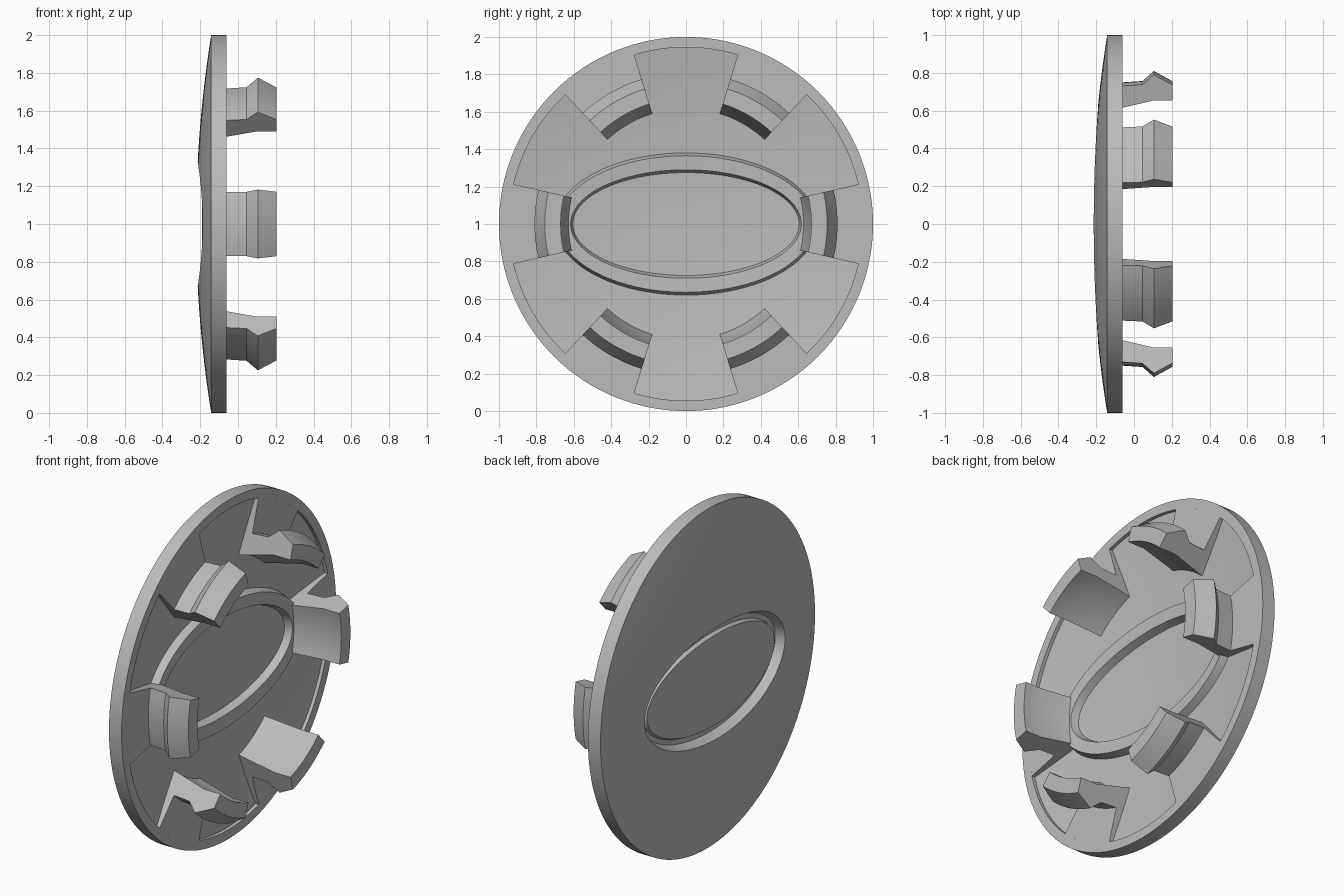
import bpy, bmesh, math
from math import cos, sin, pi, radians

cube = bpy.data.objects.get("Cube")
if cube:
    bpy.data.objects.remove(cube, do_unlink=True)

SEGMENTS = 128
CENTRE_Z = 1.0

grey = bpy.data.materials.new("light_grey_plastic")
grey.use_nodes = True
grey.diffuse_color = (0.5, 0.5, 0.5, 1)
grey.node_tree.nodes["Principled BSDF"].inputs["Base Color"].default_value = (0.5, 0.5, 0.5, 1)


def finish(bm, name):
    """Turn a bmesh into a smooth-shaded grey object with sharp edges."""
    bmesh.ops.recalc_face_normals(bm, faces=bm.faces[:])
    mesh = bpy.data.meshes.new(name)
    bm.to_mesh(mesh)
    bm.free()
    mesh.materials.append(grey)
    obj = bpy.data.objects.new(name, mesh)
    bpy.context.collection.objects.link(obj)
    bpy.ops.object.select_all(action='DESELECT')
    obj.select_set(True)
    bpy.context.view_layer.objects.active = obj
    bpy.ops.object.shade_smooth_by_angle(angle=radians(20))
    return obj


def dome(y, z):
    """Shallow dome of the outer face."""
    return -0.222 + 0.08 * (y * y + z * z)


def ring(bm, a, b, offset=0.0, flat=None):
    """Elliptical ring lying on the dome plus an offset, or at a fixed depth."""
    verts = []
    for i in range(SEGMENTS):
        t = 2 * pi * i / SEGMENTS
        y, z = a * cos(t), b * sin(t)
        x = dome(y, z) + offset if flat is None else flat
        verts.append(bm.verts.new((x, y, z + CENTRE_Z)))
    return verts


def blend(a, b, radius, offset, steps):
    """Rings passing from an ellipse out to a circle."""
    return [(a + (radius - a) * k / steps, b + (radius - b) * k / steps, offset)
            for k in range(steps + 1)]


# Domed cover: outer face, rim, then the hollow inner face
outer = [(0.2, 0.09, 0.032), (0.4, 0.18, 0.032),
         (0.595, 0.265, 0.032), (0.605, 0.275, 0.052),
         (0.635, 0.305, 0.052)] + blend(0.655, 0.33, 1.0, 0, 8)
inner = list(reversed([(0.2, 0.09, 0.072), (0.4, 0.18, 0.072),
                       (0.605, 0.275, 0.072), (0.617, 0.29, 0.115),
                       (0.685, 0.365, 0.115)] + blend(0.7, 0.38, 0.945, 0.07, 6)))

bm = bmesh.new()
rings = [ring(bm, *p) for p in outer]
rings += [ring(bm, 1.0, 1.0, flat=-0.06), ring(bm, 0.945, 0.945, flat=-0.06)]
rings += [ring(bm, *p) for p in inner]
for r0, r1 in zip(rings, rings[1:]):
    for i in range(SEGMENTS):
        j = (i + 1) % SEGMENTS
        bm.faces.new((r0[i], r0[j], r1[j], r1[i]))
for loop, offset in ((rings[0], 0.032), (rings[-1], 0.072)):
    hub = bm.verts.new((dome(0, 0) + offset, 0, CENTRE_Z))
    for i in range(SEGMENTS):
        bm.faces.new((loop[i], loop[(i + 1) % SEGMENTS], hub))
finish(bm, "domed_cover")

# Snap clip with its mounting pad, as (radius, depth)
clip_profile = [(0.615, -0.13), (0.632, -0.06), (0.67, 0.1), (0.67, 0.205),
                (0.755, 0.205), (0.81, 0.105), (0.757, 0.045), (0.75, -0.06),
                (0.945, -0.06), (0.945, -0.13)]


def snap_clip(index, half_angle=radians(13), steps=10):
    bm = bmesh.new()
    sections = []
    for k in range(steps + 1):
        t = index * pi / 3 - half_angle + 2 * half_angle * k / steps
        sections.append([bm.verts.new((x, r * cos(t), r * sin(t) + CENTRE_Z))
                         for r, x in clip_profile])
    count = len(clip_profile)
    for s0, s1 in zip(sections, sections[1:]):
        for i in range(count):
            j = (i + 1) % count
            bm.faces.new((s0[i], s0[j], s1[j], s1[i]))
    bm.faces.new(sections[0])
    bm.faces.new(sections[-1])
    finish(bm, f"snap_clip_{index + 1}")


for n in range(6):
    snap_clip(n)
